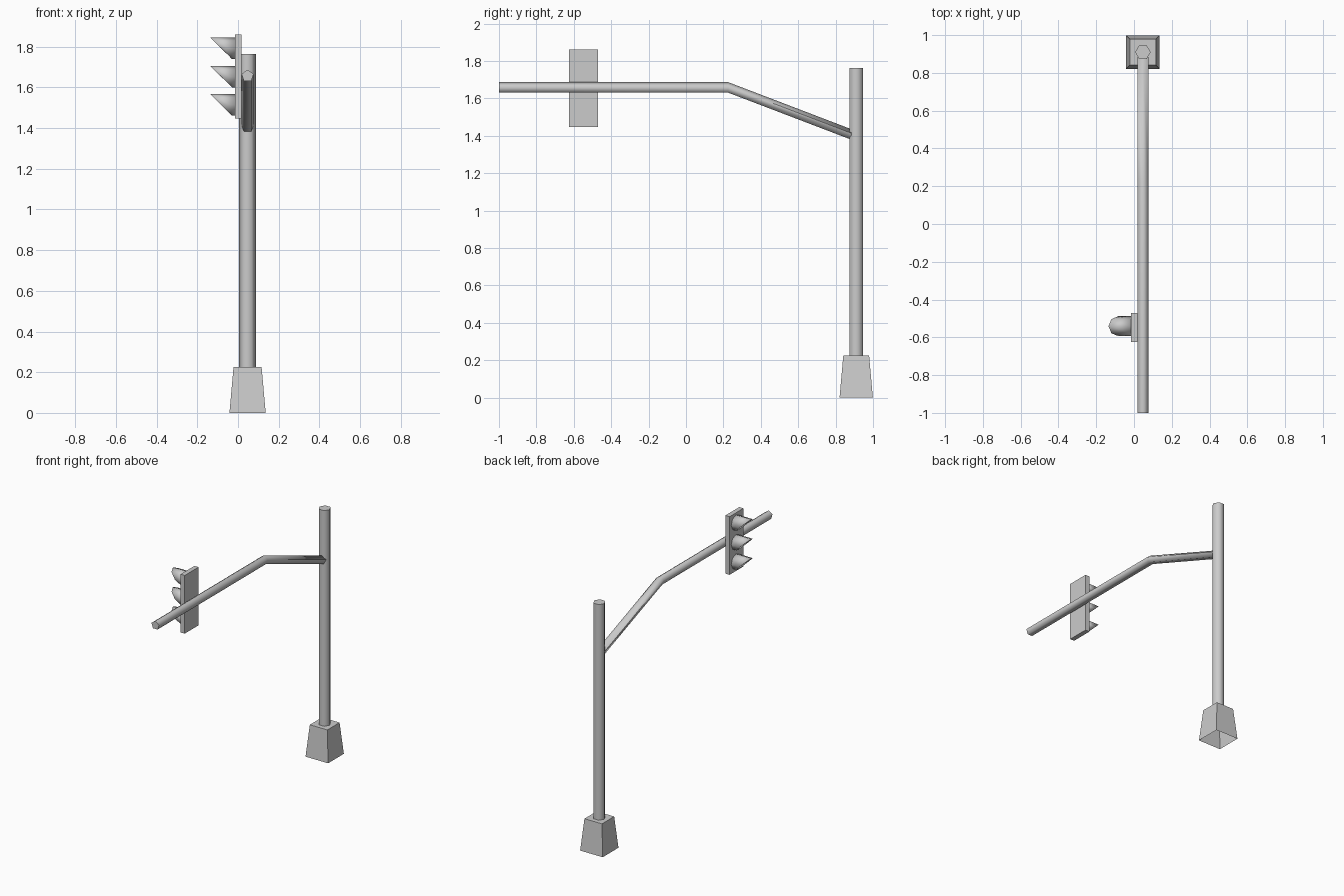
import bpy, bmesh, math
from mathutils import Vector

cube = bpy.data.objects.get("Cube")
if cube:
    bpy.data.objects.remove(cube, do_unlink=True)

# Single painted-metal material
GREY = (0.6, 0.6, 0.6, 1.0)
metal = bpy.data.materials.new("grey_metal")
metal.use_nodes = True
metal.diffuse_color = GREY
metal.node_tree.nodes["Principled BSDF"].inputs["Base Color"].default_value = GREY


def ring(centre, u, v, radius, sides, phase=0.0):
    """Regular polygon around centre in the plane of u and v."""
    c, u, v = Vector(centre), Vector(u), Vector(v)
    angles = [phase + math.tau * i / sides for i in range(sides)]
    return [c + radius * (math.cos(a) * u + math.sin(a) * v) for a in angles]


def loft(name, rings, cap_start=True, cap_end=True, smooth=True):
    """Skin a row of matching rings, with optional end caps."""
    bm = bmesh.new()
    rows = [[bm.verts.new(p) for p in r] for r in rings]
    n = len(rows[0])
    for a, b in zip(rows, rows[1:]):
        for i in range(n):
            j = (i + 1) % n
            bm.faces.new((a[i], a[j], b[j], b[i]))
    if cap_start:
        bm.faces.new(rows[0])
    if cap_end:
        bm.faces.new(rows[-1])
    bmesh.ops.recalc_face_normals(bm, faces=bm.faces)
    mesh = bpy.data.meshes.new(name)
    bm.to_mesh(mesh)
    bm.free()
    mesh.materials.append(metal)
    obj = bpy.data.objects.new(name, mesh)
    bpy.context.collection.objects.link(obj)
    if smooth:
        bpy.ops.object.select_all(action='DESELECT')
        obj.select_set(True)
        bpy.context.view_layer.objects.active = obj
        bpy.ops.object.shade_smooth_by_angle(angle=math.radians(75))
    return obj


X, Y, Z = (1, 0, 0), (0, 1, 0), (0, 0, 1)
POLE_X, POLE_Y = 0.047, 0.91

# Tapered footing, open underneath
diag = math.sqrt(2)
loft("base",
     [ring((POLE_X, POLE_Y, z), X, Y, half * diag, 4, math.pi / 4)
      for z, half in ((0, 0.089), (0.225, 0.069))],
     cap_start=False, smooth=False)

# Six-sided upright
loft("pole", [ring((POLE_X, POLE_Y, z), X, Y, 0.041, 6) for z in (0.225, 1.763)])

# Five-sided cranked arm
loft("arm",
     [ring((POLE_X, y, z), X, Z, 0.031, 5, math.pi / 2)
      for y, z in ((-1.0, 1.656), (0.225, 1.656), (0.885, 1.404))])

# Signal back plate
PLATE_FRONT, PLATE_BACK = -0.015, 0.018
LIGHT_Y = -0.548
half_y, z_low, z_high = 0.078, 1.446, 1.861
loft("signal_plate",
     [[Vector((x, LIGHT_Y + sy * half_y, z))
       for sy, z in ((-1, z_low), (1, z_low), (1, z_high), (-1, z_high))]
      for x in (PLATE_FRONT, PLATE_BACK)], smooth=False)

# Three lamps, each a lens under a slanted hood
HOOD_R = 0.053
for label, zc in (("top", 1.793), ("middle", 1.653), ("bottom", 1.515)):
    centre = (PLATE_FRONT, LIGHT_Y + 0.007, zc)
    back = ring(centre, Z, Y, HOOD_R, 8)
    rim = [Vector((-0.03 - 0.105 * (p.z - zc + HOOD_R) / (2 * HOOD_R), p.y, p.z))
           for p in back]
    hood = loft(label + "_hood", [back, rim], cap_start=False, cap_end=False)
    shell = hood.modifiers.new("shell", 'SOLIDIFY')
    shell.thickness = 0.003
    shell.offset = -1
    lens = ring(centre, Z, Y, HOOD_R - 0.002, 8)
    loft(label + "_lens", [lens, [p - Vector((0.008, 0, 0)) for p in lens]],
         cap_start=False)
